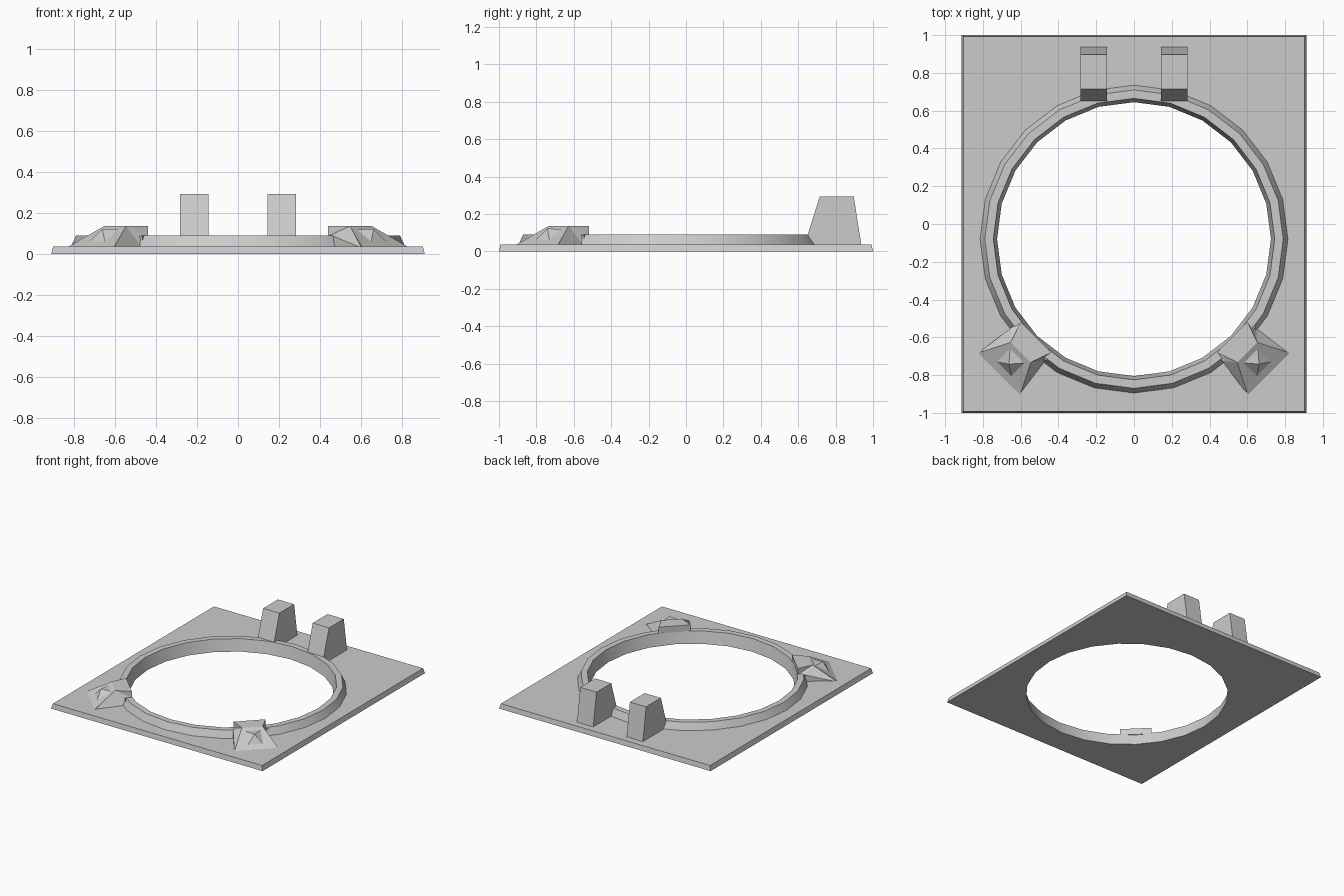
import bpy
import bmesh
from math import cos, sin, pi, radians
from mathutils import Matrix, Vector

if "Cube" in bpy.data.objects:
    bpy.data.objects.remove(bpy.data.objects["Cube"], do_unlink=True)

# One plain grey for every part
grey = bpy.data.materials.new("plain_grey")
grey.use_nodes = True
colour = (0.6, 0.6, 0.6, 1)
grey.diffuse_color = colour
grey.node_tree.nodes["Principled BSDF"].inputs["Base Color"].default_value = colour

CENTRE = Vector((0, -0.08, 0))   # middle of the round opening
SIDES = 24
PLATE_TOP = 0.038


def finish(bm, name, smooth=False):
    bmesh.ops.recalc_face_normals(bm, faces=bm.faces)
    mesh = bpy.data.meshes.new(name)
    bm.to_mesh(mesh)
    bm.free()
    mesh.materials.append(grey)
    obj = bpy.data.objects.new(name, mesh)
    bpy.context.collection.objects.link(obj)
    if smooth:
        bpy.ops.object.select_all(action='DESELECT')
        obj.select_set(True)
        bpy.context.view_layer.objects.active = obj
        bpy.ops.object.shade_smooth_by_angle(angle=radians(30))
    return obj


def circle(bm, r, z):
    return [bm.verts.new(CENTRE + Vector((r * cos(a), r * sin(a), z)))
            for a in (2 * pi * i / SIDES for i in range(SIDES))]


def rectangle(bm, x, y, z):
    return [bm.verts.new((sx * x, sy * y, z))
            for sx, sy in ((-1, -1), (1, -1), (1, 1), (-1, 1))]


def bridge(bm, a, b):
    n = len(a)
    for i in range(n):
        j = (i + 1) % n
        bm.faces.new((a[i], a[j], b[j], b[i]))


def loft(bm, profile, half_widths, matrix):
    """Two matching side outlines, joined across their width."""
    sides = [[bm.verts.new(matrix @ Vector((u, s * w, z)))
              for (u, z), w in zip(profile, half_widths)] for s in (-1, 1)]
    bridge(bm, *sides)
    caps = [bm.faces.new(side) for side in sides]
    bmesh.ops.triangulate(bm, faces=caps)


# Base plate with a slightly tapered edge and a round opening
bm = bmesh.new()
loops = []
for x, y, z in ((0.912, 1.0, 0), (0.902, 0.992, PLATE_TOP)):
    outer, inner = rectangle(bm, x, y, z), circle(bm, 0.8, z)
    edges = [bm.edges.new((lp[i - 1], lp[i])) for lp in (outer, inner)
             for i in range(len(lp))]
    bmesh.ops.triangle_fill(bm, edges=edges, use_beauty=True)
    loops.append((outer, inner))
for low, high in zip(*loops):
    bridge(bm, low, high)
flat = [e for e in bm.edges if len(e.link_faces) == 2 and e.calc_face_angle() < 0.001]
bmesh.ops.dissolve_edges(bm, edges=[])
finish(bm, "base_plate")

# Raised rim lining the opening
bm = bmesh.new()
section = [(0.725, 0), (0.745, 0.092), (0.79, 0.092), (0.815, PLATE_TOP), (0.8, 0)]
rings = [circle(bm, r, z) for r, z in section]
for i in range(len(rings)):
    bridge(bm, rings[i - 1], rings[i])
finish(bm, "rim", smooth=True)

# Two upright posts at the back, tapered front and back
post = [(0.69, 0.03), (0.65, 0.088), (0.715, 0.294), (0.897, 0.294), (0.938, 0.03)]
for side, x in (("left", 0.214), ("right", -0.214)):
    bm = bmesh.new()
    place = Matrix.Translation((x, 0, 0)) @ Matrix(((0, -1, 0, 0), (1, 0, 0, 0),
                                                    (0, 0, 1, 0), (0, 0, 0, 1)))
    loft(bm, post, [0.07] * len(post), place)
    finish(bm, side + "_post")

# Two wedge clamps gripping the rim at the front corners, each with a pointed stud
clamp = [(0.785, 0.03), (0.785, 0.088), (0.735, 0.088),
         (0.735, 0.137), (0.848, 0.137), (1.01, PLATE_TOP), (1.01, 0.03)]
clamp_half = [0.127, 0.127, 0.115, 0.115, 0.075, 0.157, 0.157]
for side, angle in (("left", -45), ("right", -135)):
    place = Matrix.Translation(CENTRE) @ Matrix.Rotation(radians(angle), 4, 'Z')
    bm = bmesh.new()
    loft(bm, clamp, clamp_half, place)
    finish(bm, side + "_clamp")

    bm = bmesh.new()
    base = [bm.verts.new(place @ Vector(p)) for p in
            ((0.87, -0.057, 0.121), (0.975, -0.057, 0.057),
             (0.975, 0.057, 0.057), (0.87, 0.057, 0.121))]
    tip = bm.verts.new(place @ Vector((0.936, 0, 0.122)))
    bm.faces.new(base)
    for i in range(4):
        bm.faces.new((base[i - 1], base[i], tip))
    finish(bm, side + "_stud")
